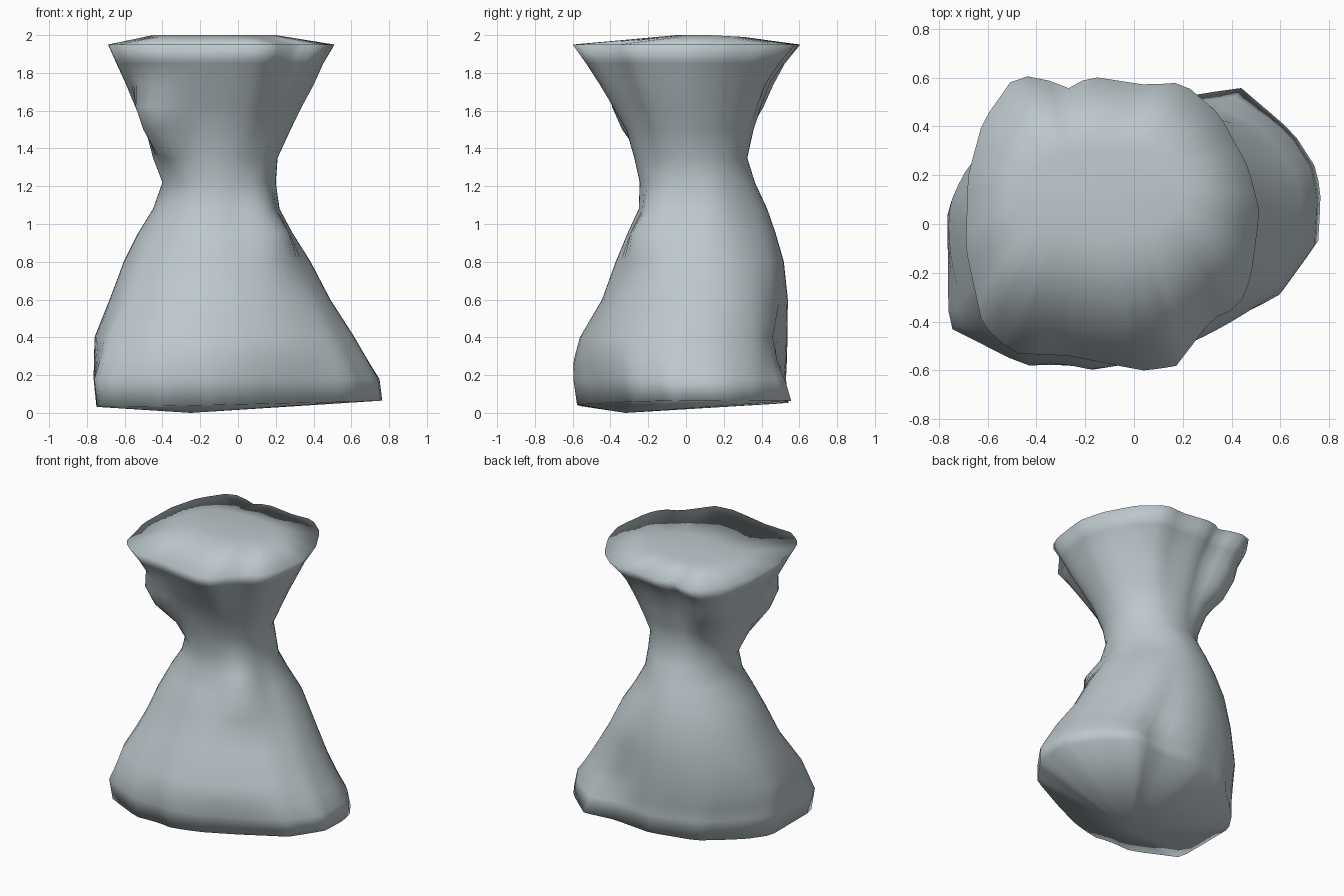
import bpy, bmesh, math

if "Cube" in bpy.data.objects:
    bpy.data.objects.remove(bpy.data.objects["Cube"])

N = 60

# Outlines seen from above: foot, waist (round) and flared top
FOOT = [(-.77, .08), (-.765, -.42), (-.45, -.58), (-.28, -.575), (-.15, -.6), (.05, -.55), (.28, -.45),
        (.6, -.29), (.75, -.08), (.76, .1), (.745, .22), (.65, .37), (.43, .57), (.2, .53),
        (-.1, .55), (-.42, .46), (-.58, .32), (-.68, .22)]
TOP = [(-.49, .605), (-.62, .42), (-.68, .2), (-.69, -.1), (-.62, -.42), (-.49, -.53), (-.27, -.54),
       (-.07, -.58), (.04, -.6), (.17, -.585), (.32, -.39), (.43, -.34), (.48, -.22), (.515, .05),
       (.47, .23), (.35, .45), (.2, .58), (.05, .57), (-.18, .605), (-.28, .55), (-.38, .605)]


def unit_outline(poly):
    """Scale the outline to a -1..1 box and sample it at N angles."""
    xs, ys = [p[0] for p in poly], [p[1] for p in poly]
    cx, cy = (max(xs) + min(xs)) / 2, (max(ys) + min(ys)) / 2
    hx, hy = (max(xs) - min(xs)) / 2, (max(ys) - min(ys)) / 2
    pts = [((x - cx) / hx, (y - cy) / hy) for x, y in poly]
    out = []
    for i in range(N):
        a = 2 * math.pi * i / N
        dx, dy = math.cos(a), math.sin(a)
        best = 0
        for (x1, y1), (x2, y2) in zip(pts, pts[1:] + pts[:1]):
            ex, ey = x2 - x1, y2 - y1
            den = dx * ey - dy * ex
            if abs(den) < 1e-9:
                continue
            t = (x1 * ey - y1 * ex) / den
            s = (x1 * dy - y1 * dx) / den
            if t > 0 and -1e-6 <= s <= 1 + 1e-6:
                best = max(best, t)
        out.append((dx * best, dy * best))
    return out


foot, top = unit_outline(FOOT), unit_outline(TOP)
waist = [(math.cos(2 * math.pi * i / N), math.sin(2 * math.pi * i / N)) for i in range(N)]

# Sections: z, x min, x max, y min, y max, share of the foot outline
SECTIONS = [
    (.07, -.75, .765, -.58, .565, 1), (.18, -.765, .75, -.60, .55, 1),
    (.28, -.763, .69, -.60, .55, .7), (.40, -.76, .62, -.57, .548, .45),
    (.60, -.68, .49, -.45, .545, .25), (.80, -.605, .385, -.375, .52, .1),
    (.95, -.53, .29, -.31, .475, 0), (1.08, -.45, .22, -.25, .43, 0),
    (1.22, -.40, .20, -.245, .365, 0), (1.35, -.45, .21, -.275, .325, 0),
    (1.50, -.49, .28, -.32, .36, 0), (1.62, -.545, .34, -.39, .40, 0),
    (1.74, -.595, .405, -.46, .445, 0),
    (1.85, -.645, .455, -.53, .52, 0), (1.95, -.69, .515, -.60, .605, 0)]

# Bulges and dents: angle, angular width, z, z width, amount
BUMPS = [(225, 32, 1.54, .25, .12), (135, 32, 1.68, .25, .085), (45, 40, 1.05, .2, -.03),
         (315, 32, .98, .2, .08), (64, 22, .36, .36, -.06)]


def bump(angle, z):
    total = 0
    for a, aw, zc, zw, amount in BUMPS:
        da = abs((angle - a + 180) % 360 - 180) / aw
        dz = abs(z - zc) / zw
        if da < 1 and dz < 1:
            total += amount * math.cos(da * math.pi / 2) ** 2 * math.cos(dz * math.pi / 2) ** 2
    return total


bm = bmesh.new()
rings = []
for z, x0, x1, y0, y1, wf in SECTIONS:
    wt = min(1, max(0, (z - 1.3) / .6))
    ring = []
    for i, (f, w, t) in enumerate(zip(foot, waist, top)):
        u, v = (f[k] * wf + t[k] * wt + w[k] * (1 - wf - wt) for k in (0, 1))
        d = bump(360 * i / N, z)
        x = (x0 + x1) / 2 + u * (x1 - x0) / 2 + d * w[0]
        y = (y0 + y1) / 2 + v * (y1 - y0) / 2 + d * w[1]
        zz = .05 + .02 * x + .01 * y if z < .1 else z   # tilted underside rim
        ring.append(bm.verts.new((x, y, zz)))
    rings.append(ring)

# Raised crown on the top
rings.append([bm.verts.new((-.125 + .325 * a, .13 + .18 * b, 2.0 - .01 * max(0, b)))
              for a, b in waist])

for a, b in zip(rings, rings[1:]):
    for i in range(N):
        j = (i + 1) % N
        bm.faces.new((a[i], a[j], b[j], b[i]))

# Close the underside at its low point and the crown at its centre
low = bm.verts.new((-.25, -.32, 0))
high = bm.verts.new((-.125, .1, 2.0))
for i in range(N):
    j = (i + 1) % N
    bm.faces.new((rings[0][j], rings[0][i], low))
    bm.faces.new((rings[-1][i], rings[-1][j], high))
bmesh.ops.recalc_face_normals(bm, faces=bm.faces[:])
for f in bm.faces:
    f.smooth = True

mesh = bpy.data.meshes.new("hourglass_body")
bm.to_mesh(mesh)
bm.free()
body = bpy.data.objects.new("hourglass_body", mesh)
bpy.context.collection.objects.link(body)

mat = bpy.data.materials.new("pale blue grey")
mat.diffuse_color = (.51, .58, .61, 1)
mat.use_nodes = True
mat.node_tree.nodes["Principled BSDF"].inputs["Base Color"].default_value = mat.diffuse_color
mesh.materials.append(mat)
